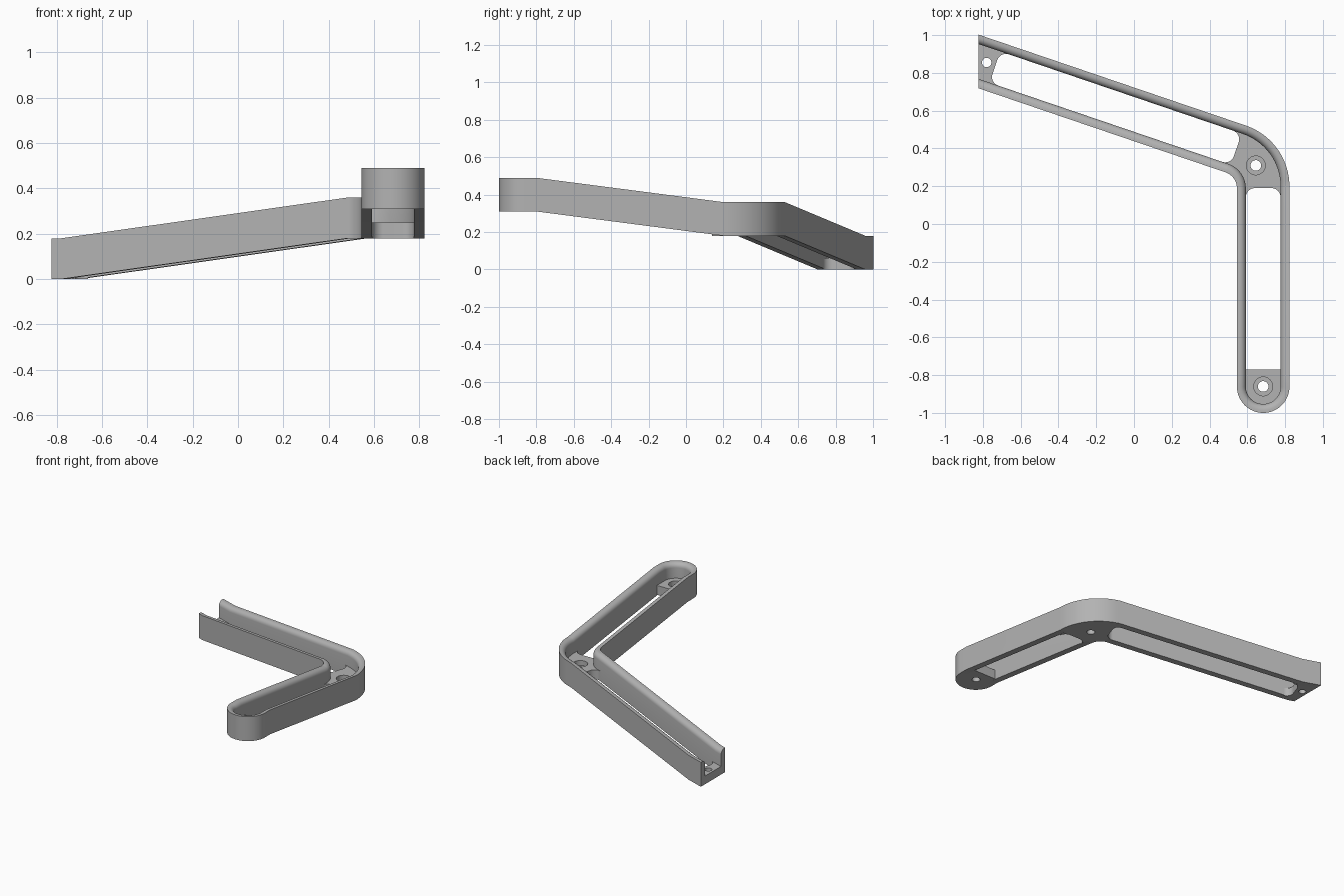
import bpy, bmesh, math
from mathutils import Vector

cube = bpy.data.objects.get("Cube")
if cube:
    bpy.data.objects.remove(cube, do_unlink=True)

grey = bpy.data.materials.new("plain_grey")
grey.use_nodes = True
COLOUR = (0.45, 0.45, 0.45, 1)
grey.diffuse_color = COLOUR
grey.node_tree.nodes["Principled BSDF"].inputs["Base Color"].default_value = COLOUR

# Overall layout: a straight front arm and a slanted back arm
ALONG = Vector((-0.9467, 0.3221))     # direction of the back arm
ACROSS = Vector((0.3221, 0.9467))     # its outward normal
LEFT, RIGHT, TIP, END = 0.545, 0.823, -1.0, -0.823
INNER, OUTER = 0.415, 0.684           # back arm edges measured across
WALL, HEIGHT = 0.047, 0.18
RADIUS = (RIGHT - LEFT) / 2
S_HIGH, S_LOW = -0.37, 0.965          # where the back arm's slope starts and ends
Y_HIGH, Y_LOW = -0.8, 0.2             # the same for the front arm


def meet(x, across):
    """Point at x on the line parallel to the back arm."""
    return x, (across - ACROSS.x * x) / ACROSS.y


def arm(s, across):
    p = ALONG * s + ACROSS * across
    return p.x, p.y


def rounded(points, closed=False, steps=16):
    """Polyline from (x, y, radius) corners."""
    out, n = [], len(points)
    for i, (x, y, r) in enumerate(points):
        p = Vector((x, y))
        if r <= 0 or (not closed and i in (0, n - 1)):
            out.append(p)
            continue
        a = (Vector(points[i - 1][:2]) - p).normalized()
        b = (Vector(points[(i + 1) % n][:2]) - p).normalized()
        half = a.angle(b) / 2
        centre = p + (a + b).normalized() * (r / math.sin(half))
        start = p + a * (r / math.tan(half)) - centre
        stop = p + b * (r / math.tan(half)) - centre
        turn = math.atan2(start.x * stop.y - start.y * stop.x, start.dot(stop))
        for k in range(steps + 1):
            t = turn * k / steps
            c, s = math.cos(t), math.sin(t)
            out.append(centre + Vector((c * start.x - s * start.y,
                                        s * start.x + c * start.y)))
    return out


def rise(x, y):
    """Height of the underside: level tips and corner, sloping arms."""
    if y < Y_LOW:
        return 0.18 + 0.13 * min(1, (Y_LOW - y) / (Y_LOW - Y_HIGH))
    s = Vector((x, y)).dot(ALONG)
    return 0.18 * (1 - min(1, max(0, (s - S_HIGH) / (S_LOW - S_HIGH))))


def finish(bm, name):
    bmesh.ops.recalc_face_normals(bm, faces=bm.faces)
    mesh = bpy.data.meshes.new(name)
    bm.to_mesh(mesh)
    bm.free()
    mesh.materials.append(grey)
    ob = bpy.data.objects.new(name, mesh)
    bpy.context.collection.objects.link(ob)
    return ob


def smooth(ob):
    bpy.ops.object.select_all(action="DESELECT")
    ob.select_set(True)
    bpy.context.view_layer.objects.active = ob
    bpy.ops.object.shade_smooth_by_angle(angle=math.radians(30))


def prism(name, outline, z0, z1):
    bm = bmesh.new()
    base = bm.faces.new([bm.verts.new((p.x, p.y, z0)) for p in outline])
    top = bmesh.ops.extrude_face_region(bm, geom=[base])["geom"]
    bmesh.ops.translate(bm, vec=(0, 0, z1 - z0),
                        verts=[v for v in top if isinstance(v, bmesh.types.BMVert)])
    return finish(bm, name)


def drill(ob, x, y, z0, z1, radius):
    """Cut one round hole and remove the cutter."""
    ring = [Vector((x + radius * math.cos(t), y + radius * math.sin(t)))
            for t in (math.tau * k / 32 for k in range(32))]
    cutter = prism("hole_cutter", ring, z0, z1)
    cutter.hide_render = True
    mod = ob.modifiers.new("hole", "BOOLEAN")
    mod.object, mod.operation, mod.solver = cutter, "DIFFERENCE", "EXACT"
    bpy.context.view_layer.objects.active = ob
    bpy.ops.object.modifier_apply(modifier=mod.name)
    bpy.data.objects.remove(cutter, do_unlink=True)


def wall_path(i):
    """Outline of the bracket, moved inwards by i."""
    r = RADIUS - i - 0.0001
    return rounded([
        (*meet(END, INNER + i), 0),
        (*meet(LEFT + i, INNER + i), 0.09 + i),
        (LEFT + i, TIP + i, r),
        (RIGHT - i, TIP + i, r),
        (*meet(RIGHT - i, OUTER - i), 0.34 - i),
        (*meet(END, OUTER - i), 0)])


# Side wall: one profile with a rounded inner top edge, swept round the outline
fillet = 0.034
profile = [(0, 0), (0, HEIGHT)]
for k in range(7):
    t = math.pi / 2 * k / 6
    profile.append((WALL - fillet + fillet * math.sin(t),
                    HEIGHT - fillet + fillet * math.cos(t)))
profile.append((WALL, 0))
bm = bmesh.new()
rings = [[bm.verts.new((p.x, p.y, z)) for p in wall_path(i)] for i, z in profile]
for a, b in zip(rings, rings[1:] + rings[:1]):
    for k in range(len(a) - 1):
        bm.faces.new((a[k], a[k + 1], b[k + 1], b[k]))
for k in (0, -1):
    bm.faces.new([ring[k] for ring in rings])
for point, normal in [((0, Y_HIGH), (0, 1)), ((0, Y_LOW), (0, 1)),
                      (arm(S_HIGH, 0), ALONG), (arm(S_LOW, 0), ALONG)]:
    bmesh.ops.bisect_plane(bm, geom=bm.verts[:] + bm.edges[:] + bm.faces[:],
                           plane_co=(*point, 0), plane_no=(*normal, 0))
for v in bm.verts:
    v.co.z += rise(v.co.x, v.co.y)
smooth(finish(bm, "side_wall"))

# Floor pads between the walls, with rounded slot ends
L, R, I, O = LEFT + WALL, RIGHT - WALL, INNER + WALL, OUTER - WALL
SLOT = 0.05
tip_r = RADIUS - WALL - 0.0001
tip = prism("tip_pad", rounded([
    (L, -0.77, 0), (L, TIP + WALL, tip_r), (R, TIP + WALL, tip_r), (R, -0.77, 0)]),
    0.31, 0.38)

slot_y, slot_s = 0.19, -0.385
corner = prism("corner_pad", rounded([
    (L, slot_y - SLOT, 0), (L, slot_y, SLOT - 0.001),
    (R, slot_y, SLOT - 0.001), (R, slot_y - SLOT, 0),
    (*meet(R, O), 0.34 - WALL),
    (*arm(slot_s + SLOT, O), 0), (*arm(slot_s, O), SLOT - 0.001),
    (*arm(slot_s, I), SLOT - 0.001), (*arm(slot_s + SLOT, I), 0),
    (*meet(L, I), 0.09 + WALL)], closed=True), 0.18, 0.25)

end = prism("end_pad", rounded([
    (*meet(END, I), 0), (*arm(S_LOW - SLOT, I), 0), (*arm(S_LOW, I), SLOT - 0.001),
    (*arm(S_LOW, O), SLOT - 0.001), (*arm(S_LOW - SLOT, O), 0),
    (*meet(END, O), 0)], closed=True), 0, 0.06)

# Screw holes, two of them counterbored
for pad, x, y, base in ((tip, 0.684, -0.86, 0.31), (corner, 0.645, 0.31, 0.18)):
    drill(pad, x, y, base - 0.05, base + 0.2, 0.028)
    drill(pad, x, y, base + 0.035, base + 0.2, 0.05)
drill(end, -0.78, 0.855, -0.1, 0.2, 0.025)
for pad in (tip, corner, end):
    smooth(pad)
